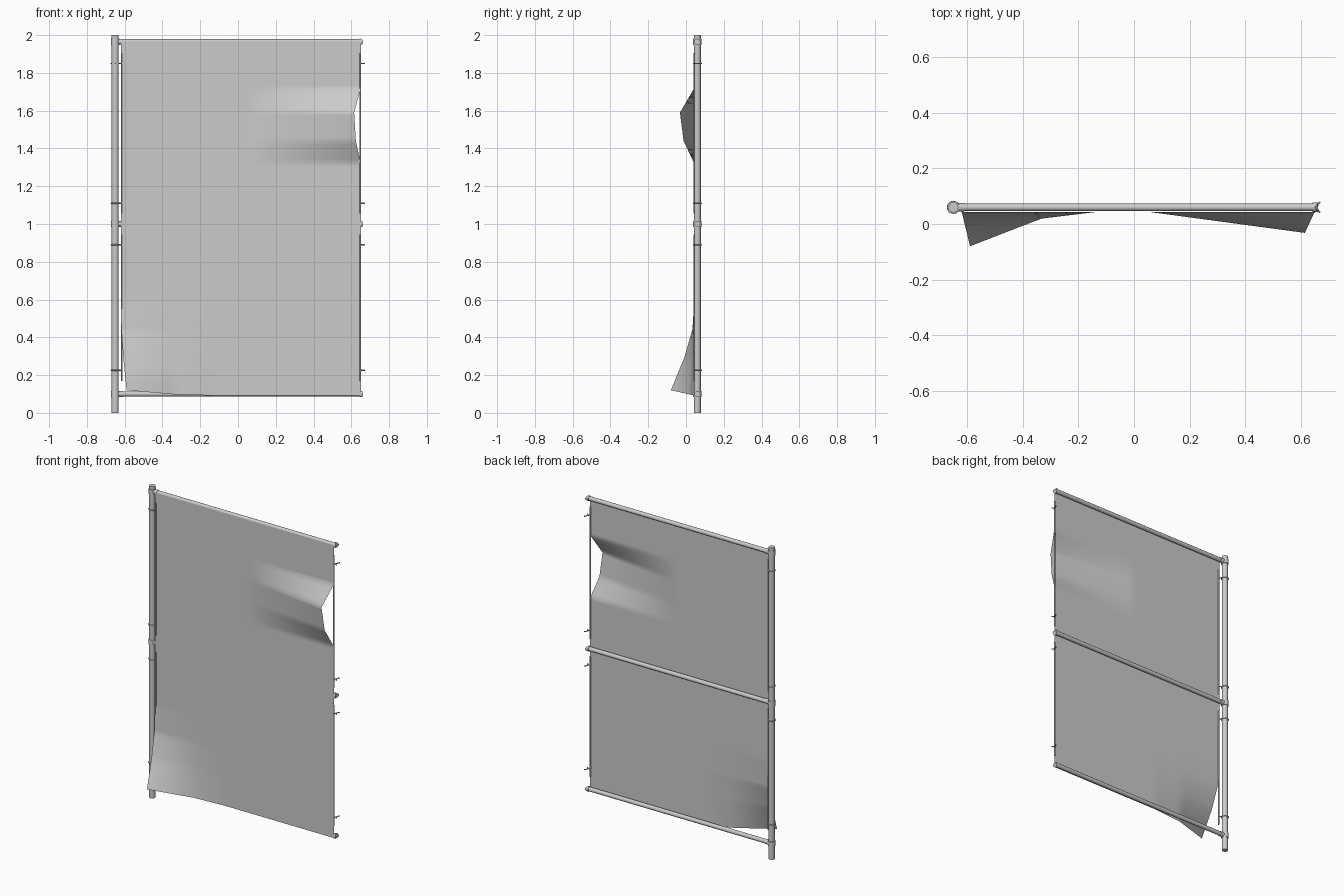
import bpy, bmesh, math
from mathutils import Vector

cube = bpy.data.objects.get("Cube")
if cube:
    bpy.data.objects.remove(cube, do_unlink=True)

grey = bpy.data.materials.new("weathered_grey")
grey.use_nodes = True
COLOUR = (0.6, 0.6, 0.6, 1)
grey.diffuse_color = COLOUR
grey.node_tree.nodes["Principled BSDF"].inputs["Base Color"].default_value = COLOUR

Y = 0.06          # depth of the frame
POST_X = -0.65
RAILS = (0.1, 1.0, 1.965)


def finish(name, bm, angle=40):
    mesh = bpy.data.meshes.new(name)
    bm.to_mesh(mesh)
    bm.free()
    obj = bpy.data.objects.new(name, mesh)
    bpy.context.collection.objects.link(obj)
    mesh.materials.append(grey)
    bpy.ops.object.select_all(action='DESELECT')
    obj.select_set(True)
    bpy.context.view_layer.objects.active = obj
    bpy.ops.object.shade_smooth_by_angle(angle=math.radians(angle))
    return obj


def add_tube(bm, a, b, radius, sides=12):
    a, b = Vector(a), Vector(b)
    made = bmesh.ops.create_cone(bm, cap_ends=True, segments=sides,
                                 radius1=radius, radius2=radius, depth=(b - a).length)
    turn = (b - a).to_track_quat('Z', 'Y').to_matrix()
    for v in made["verts"]:
        v.co = turn @ v.co + (a + b) / 2
    return made["verts"]


def tube(name, a, b, radius, sides=12):
    bm = bmesh.new()
    add_tube(bm, a, b, radius, sides)
    return finish(name, bm)


def lerp(points, t):
    """Piecewise linear lookup, flat beyond both ends."""
    if t <= points[0][0]:
        return points[0][1]
    for (a, p), (b, q) in zip(points, points[1:]):
        if t <= b:
            return p + (q - p) * (t - a) / (b - a)
    return points[-1][1]


# Post
tube("post", (POST_X, Y, 0), (POST_X, Y, 2), 0.0185)

# Rails, with a collar on the post and a saddle at the free end
for label, z in zip(("bottom", "middle", "top"), RAILS):
    tube(label + "_rail", (POST_X, Y, z), (0.65, Y, z), 0.0135)
    tube(label + "_collar", (POST_X, Y, z - 0.017), (POST_X, Y, z + 0.017), 0.0225)
    tube(label + "_sleeve", (POST_X, Y, z), (-0.61, Y, z), 0.0155)
    bm = bmesh.new()
    for v in add_tube(bm, (0.642, Y, z), (0.66, Y, z), 0.0165):
        if v.co.x > 0.65:
            v.co.x = 0.65 + 0.8 * abs(v.co.y - Y)
    finish(label + "_saddle", bm)

# Lacing rods and the clips that hold them
for side, rod_x, centre, spread in (("right", -0.615, POST_X, 180), ("left", 0.648, 0.68, 62)):
    for level, low, high, clips in (("lower", 0.17, 0.945, (0.225, 0.89)),
                                    ("upper", 1.055, 1.905, (1.11, 1.85))):
        tube(f"{level}_{side}_rod", (rod_x, 0.044, low), (rod_x, 0.044, high), 0.004, 8)
        bm = bmesh.new()
        facing = 0 if side == "right" else 180
        steps = 12
        for z in clips:
            ring = []
            for i in range(steps + 1):
                a = math.radians(facing - spread + 2 * spread * i / steps)
                ring.append(Vector((centre + 0.021 * math.cos(a), Y + 0.021 * math.sin(a), z)))
            for a, b in zip(ring, ring[1:]):
                add_tube(bm, a, b, 0.0035, 6)
            add_tube(bm, (rod_x, 0.04, z), ring[steps // 2], 0.0035, 6)
        finish(f"{level}_{side}_clips", bm)

# Sheet: a flat panel with a lifted lower corner and a pulled side edge
LEFT, RIGHT, LOW, HIGH = -0.62, 0.65, 0.092, 1.967
corner_x = [(LEFT, 1), (-0.34, 0.2), (-0.13, 0)]
corner_z = [(LOW, 1), (0.28, 0.43), (0.44, 0.08), (0.6, 0)]
pull_z = [(1.32, 0), (1.44, 0.75), (1.59, 1), (1.72, 0)]
pull_x = [(0.05, 0), (RIGHT, 1)]
xs = [LEFT + (RIGHT - LEFT) * i / 36 for i in range(37)]
zs = sorted({round(LOW + (HIGH - LOW) * i / 48, 4) for i in range(49)}
            | {p[0] for p in corner_z + pull_z})
bm = bmesh.new()
grid = []
for z in zs:
    row = []
    for x in xs:
        c = lerp(corner_x, x) * lerp(corner_z, z)
        s = lerp(pull_x, x) * lerp(pull_z, z)
        row.append(bm.verts.new((x + 0.03 * c - 0.035 * s,
                                 0.044 - 0.124 * c - 0.076 * s,
                                 z + 0.028 * c)))
    grid.append(row)
for r, s in zip(grid, grid[1:]):
    for i in range(len(r) - 1):
        bm.faces.new((r[i], r[i + 1], s[i + 1], s[i]))
finish("sheet", bm, 60)
